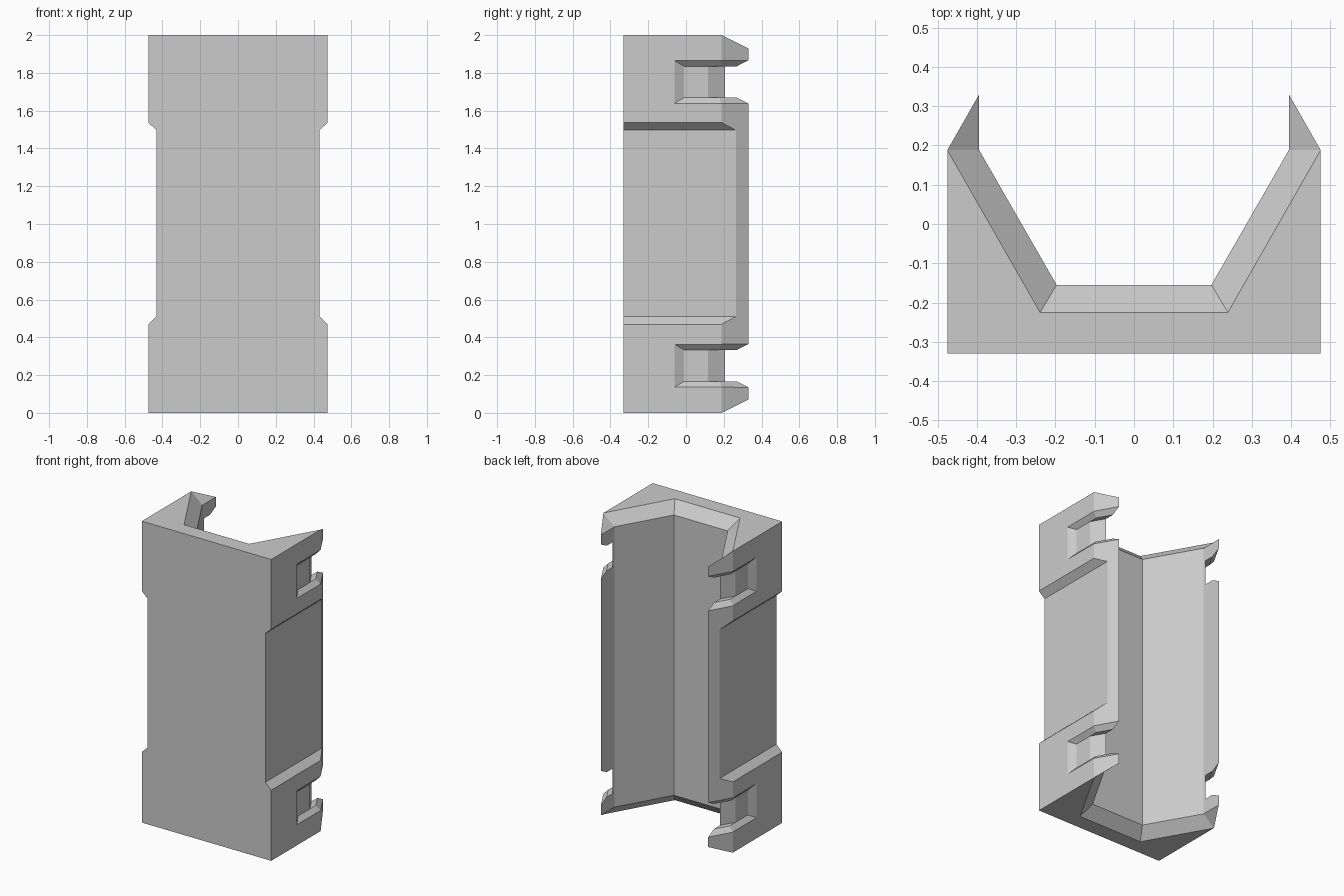
import bpy, bmesh

if "Cube" in bpy.data.objects:
    bpy.data.objects.remove(bpy.data.objects["Cube"])


def loft(bm, rings):
    """Join closed rings of 3D points into a capped solid."""
    loops = [[bm.verts.new(p) for p in ring] for ring in rings]
    n = len(loops[0])
    for a, b in zip(loops, loops[1:]):
        for i in range(n):
            j = (i + 1) % n
            bm.faces.new((a[i], a[j], b[j], b[i]))
    bm.faces.new(loops[0])
    bm.faces.new(loops[-1])


def make_object(name, bm):
    bmesh.ops.remove_doubles(bm, verts=bm.verts, dist=1e-4)
    bmesh.ops.recalc_face_normals(bm, faces=bm.faces)
    mesh = bpy.data.meshes.new(name)
    bm.to_mesh(mesh)
    bm.free()
    obj = bpy.data.objects.new(name, mesh)
    bpy.context.collection.objects.link(obj)
    return obj


def cut(body, bm, name):
    cutter = make_object(name, bm)
    mod = body.modifiers.new(name, 'BOOLEAN')
    mod.operation = 'DIFFERENCE'
    mod.solver = 'EXACT'
    mod.object = cutter
    bpy.context.view_layer.objects.active = body
    bpy.ops.object.modifier_apply(modifier=name)
    bpy.data.objects.remove(cutter, do_unlink=True)


# Channel body: U profile whose inner edge flares out at both ends
def profile(half):
    return half + [(-x, y) for x, y in reversed(half)]

inner = profile([(.475, -.33), (.475, .188), (.394, .33), (.394, .188), (.197, -.155)])
flared = profile([(.475, -.33), (.475, .188), (.475, .188), (.475, .188), (.239, -.225)])
bm = bmesh.new()
loft(bm, [[(x, y, z) for x, y in ring] for ring, z in
          ((flared, 0), (inner, .07), (inner, 1.93), (flared, 2))])
body = make_object("channel_body", bm)

# Shallow recess along the middle of each outer side
bm = bmesh.new()
section = [(.432, .51), (.432, 1.497), (.492, 1.553), (.492, .453)]
for s in (1, -1):
    loft(bm, [[(s * x, y, z) for x, z in section] for y in (-.4, .4)])
cut(body, bm, "side_recess")

# Bevelled mouths of the notches, wrapping round the rear corners
NOTCHES = (.25, 1.752)
mouth = [(.503, -.11), (.503, .195), (.345, .47)]
throat = [(.447, -.01), (.447, .177), (.345, .354)]
bm = bmesh.new()
for s in (1, -1):
    for zc in NOTCHES:
        loft(bm, [[(s * ox, oy, zc - .143), (s * ox, oy, zc + .143),
                   (s * ix, iy, zc + .083), (s * ix, iy, zc - .083)]
                  for (ox, oy), (ix, iy) in zip(mouth, throat)])
cut(body, bm, "notch_mouth")

# Deeper slots through the tips
slot = [(.447, .117), (.46, .117), (.46, .18), (.345, .38), (.345, .29)]
bm = bmesh.new()
for s in (1, -1):
    for zc in NOTCHES:
        loft(bm, [[(s * x, y, zc + d) for x, y in slot] for d in (-.083, .083)])
cut(body, bm, "notch_slot")
